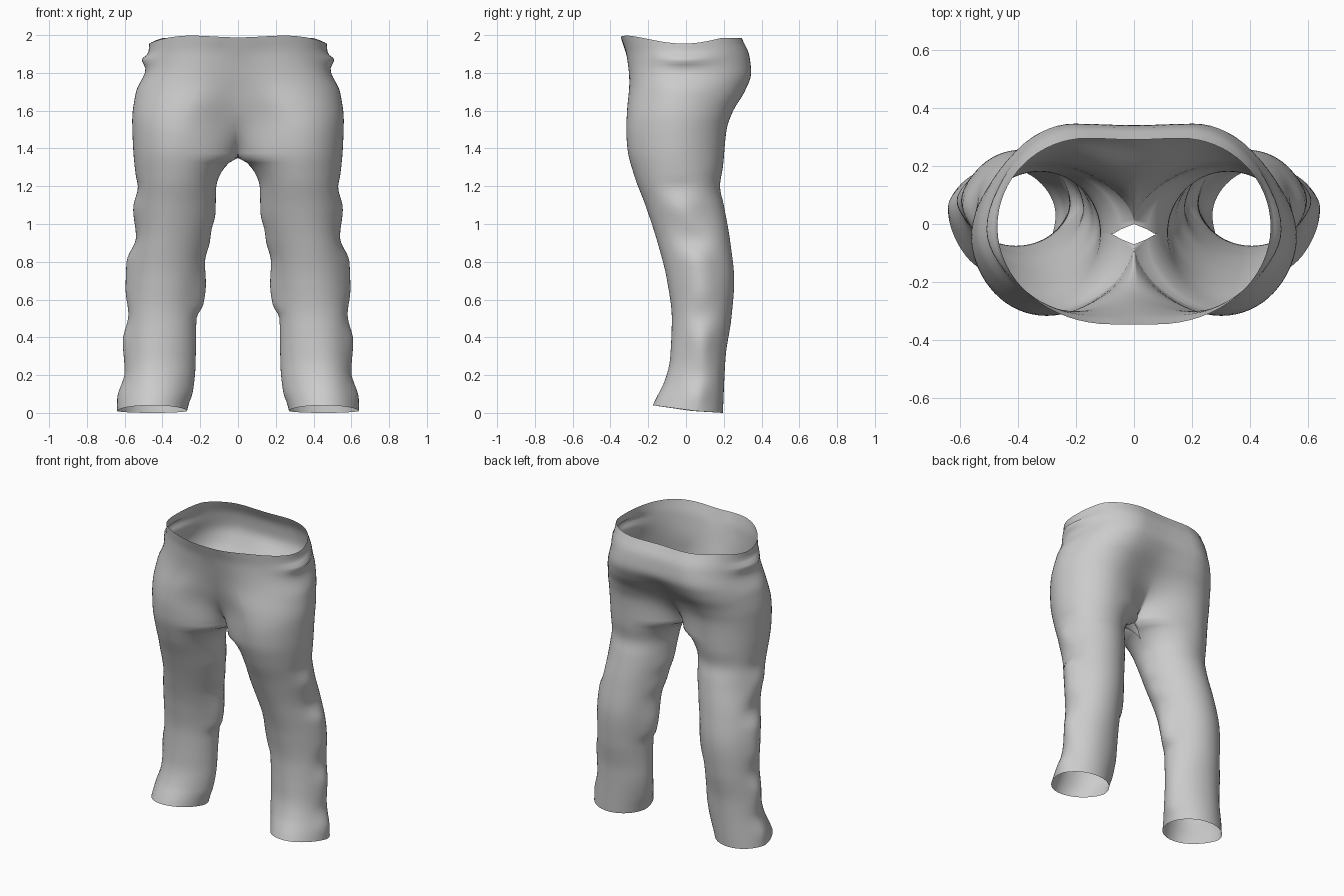
import bpy
import bmesh
import math

if "Cube" in bpy.data.objects:
    bpy.data.objects.remove(bpy.data.objects["Cube"])

ROWS = 80        # height steps
QUARTER = 16     # steps per quarter of a leg section

# Profiles as (height, value), from hem to waist
# Puckered seam lines
OUTER_X = [(0, .64), (.06, .64), (.22, .60), (.38, .61), (.52, .58), (.65, .595), (.8, .59),
           (.93, .54), (1.08, .555), (1.2, .53), (1.25, .54), (1.4, .555), (1.55, .56),
           (1.7, .54), (1.82, .49), (1.89, .51), (1.94, .475), (2, .47)]
INNER_X = [(0, .27), (.04, .26), (.1, .24), (.25, .225), (.5, .22), (.57, .185), (.68, .17),
           (.8, .175), (.9, .15), (.97, .14), (1.05, .12), (1.2, .115), (1.25, .10),
           (1.3, .07), (1.33, .04), (1.35, 0), (2, 0)]
# Smooth sides of the cloth beside the seams
OUTER_BODY_X = [(0, .63), (.25, .59), (.7, .575), (1.1, .535), (1.4, .55), (1.55, .555),
                (1.7, .53), (1.85, .485), (2, .47)]
INNER_BODY_X = [(0, .275), (.25, .235), (.5, .225), (.8, .185), (1.05, .135), (1.2, .115),
                (1.25, .10), (1.3, .07), (1.33, .04), (1.35, 0), (2, 0)]
FRONT_Y = [(0, -.175), (.15, -.115), (.3, -.083), (.5, -.075), (.7, -.10), (.9, -.15),
           (1.1, -.215), (1.25, -.272), (1.4, -.31), (1.5, -.316), (1.6, -.312), (1.75, -.30),
           (1.9, -.315), (2, -.345)]
BACK_Y = [(0, .195), (.3, .21), (.5, .24), (.7, .255), (.9, .235), (1.1, .2), (1.2, .18),
          (1.3, .195), (1.5, .215), (1.6, .25), (1.7, .31), (1.8, .345), (1.9, .335), (2, .295)]
OUTER_SEAM_Y = [(0, .05), (.3, .08), (.6, .08), (.9, .05), (1.1, -.02), (1.4, -.05), (2, -.01)]
# Inseam below the crotch, centre seam above it
INSEAM_Y = [(0, .03), (.3, .07), (.6, .07), (.8, .05), (1, 0), (1.2, -.03), (1.29, -.035)]
SEAM_FRONT_Y = INSEAM_Y + [(1.35, -.07), (1.42, -.14), (1.5, -.195), (1.6, -.24),
                           (1.75, -.28), (1.9, -.315), (2, -.345)]
SEAM_BACK_Y = INSEAM_Y + [(1.35, 0), (1.42, .06), (1.5, .125), (1.6, .20),
                          (1.7, .285), (1.8, .34), (1.9, .332), (2, .29)]
FRONT_MIDDLE_X = [(0, .455), (.4, .415), (.8, .38), (1.2, .325), (1.5, .3), (1.75, .2), (2, .08)]
BACK_MIDDLE_X = [(0, .455), (.4, .415), (.8, .38), (1.2, .325), (1.5, .31), (1.75, .22), (2, .16)]


def profile(points, z):
    """Smooth curve through the points without overshoot."""
    slopes = [(b[1] - a[1]) / (b[0] - a[0]) for a, b in zip(points, points[1:])]

    def tangent(i):
        if i == 0 or i == len(slopes):
            return slopes[min(i, len(slopes) - 1)]
        a, b = slopes[i - 1], slopes[i]
        return 2 * a * b / (a + b) if a * b > 0 else 0

    for i, slope in enumerate(slopes):
        (z0, v0), (z1, v1) = points[i], points[i + 1]
        if z <= z1 or i == len(slopes) - 1:
            h = z1 - z0
            t = (z - z0) / h
            s = 1 - t
            return (v0 * s * s * (1 + 2 * t) + v1 * t * t * (3 - 2 * t)
                    + h * t * s * (s * tangent(i) - t * tangent(i + 1)))


def mix(a, b, t):
    return a + (b - a) * t


def smooth_step(v):
    v = max(0.0, min(1.0, v))
    return v * v * (3 - 2 * v)


def section(z):
    """One side's cross-section, from the front seam around the outside to the back seam."""
    inner, outer = profile(INNER_BODY_X, z), profile(OUTER_BODY_X, z)
    inner_pucker = profile(INNER_X, z) - inner
    outer_pucker = profile(OUTER_X, z) - outer
    side = profile(OUTER_SEAM_Y, z)
    leg = smooth_step((1.62 - z) / .34)  # leg-like rounding replaces the flat belly
    waist = smooth_step((z - 1.8) / .2)
    hem = smooth_step(1 - z / .25)

    def half(extreme, seam, middle, is_front):
        points = []
        for i in range(2 * QUARTER + 1):
            t = i / QUARTER
            if t <= 1:
                a = t * math.pi / 2
                x = mix(inner, middle, mix(t, 1 - math.cos(a), leg))
                x += inner_pucker * math.cos(a) ** 8
                y = mix(seam, extreme, mix(smooth_step(t), math.sin(a), leg))
                round_off, flank = math.sin(a), 0
            else:
                a = (t - 1) * math.pi / 2
                x = mix(middle, outer, math.sin(a))
                x += outer_pucker * math.sin(a) ** 10
                y = mix(side, extreme, math.cos(a))
                round_off, flank = math.cos(a), math.sin(a)
            # Waist dips at the sides and back, hem rises over the foot
            dip = .045 * flank ** 4 + .012 * (1 - smooth_step(x / .3))
            dip = dip if is_front else max(dip, .015)
            rise = mix(.01, .04 if is_front else 0, round_off)
            points.append((x, y, z - dip * waist + rise * hem))
        return points

    front = half(profile(FRONT_Y, z), profile(SEAM_FRONT_Y, z), profile(FRONT_MIDDLE_X, z), True)
    back = half(profile(BACK_Y, z), profile(SEAM_BACK_Y, z), profile(BACK_MIDDLE_X, z), False)
    return front + back[-2::-1]


# Cloth shell: one leg and half the seat, lofted from hem to waist
bm = bmesh.new()
rings = [[bm.verts.new(p) for p in section(2 * r / ROWS)] for r in range(ROWS + 1)]
for low, high in zip(rings, rings[1:]):
    for i in range(len(low) - 1):
        bm.faces.new((low[i], low[i + 1], high[i + 1], high[i]))
bmesh.ops.remove_doubles(bm, verts=bm.verts, dist=.0005)

mesh = bpy.data.meshes.new("trousers")
bm.to_mesh(mesh)
bm.free()
trousers = bpy.data.objects.new("trousers", mesh)
bpy.context.collection.objects.link(trousers)

# Plain grey cloth
cloth = bpy.data.materials.new("grey cloth")
cloth.use_nodes = True
grey = (.6, .6, .6, 1)
cloth.diffuse_color = grey
cloth.node_tree.nodes["Principled BSDF"].inputs["Base Color"].default_value = grey
mesh.materials.append(cloth)

bpy.context.view_layer.objects.active = trousers
trousers.select_set(True)
bpy.ops.object.shade_smooth_by_angle(angle=math.radians(60))

# Other leg
mirror = trousers.modifiers.new("other_leg", 'MIRROR')
mirror.use_axis[0] = True
mirror.merge_threshold = .001
